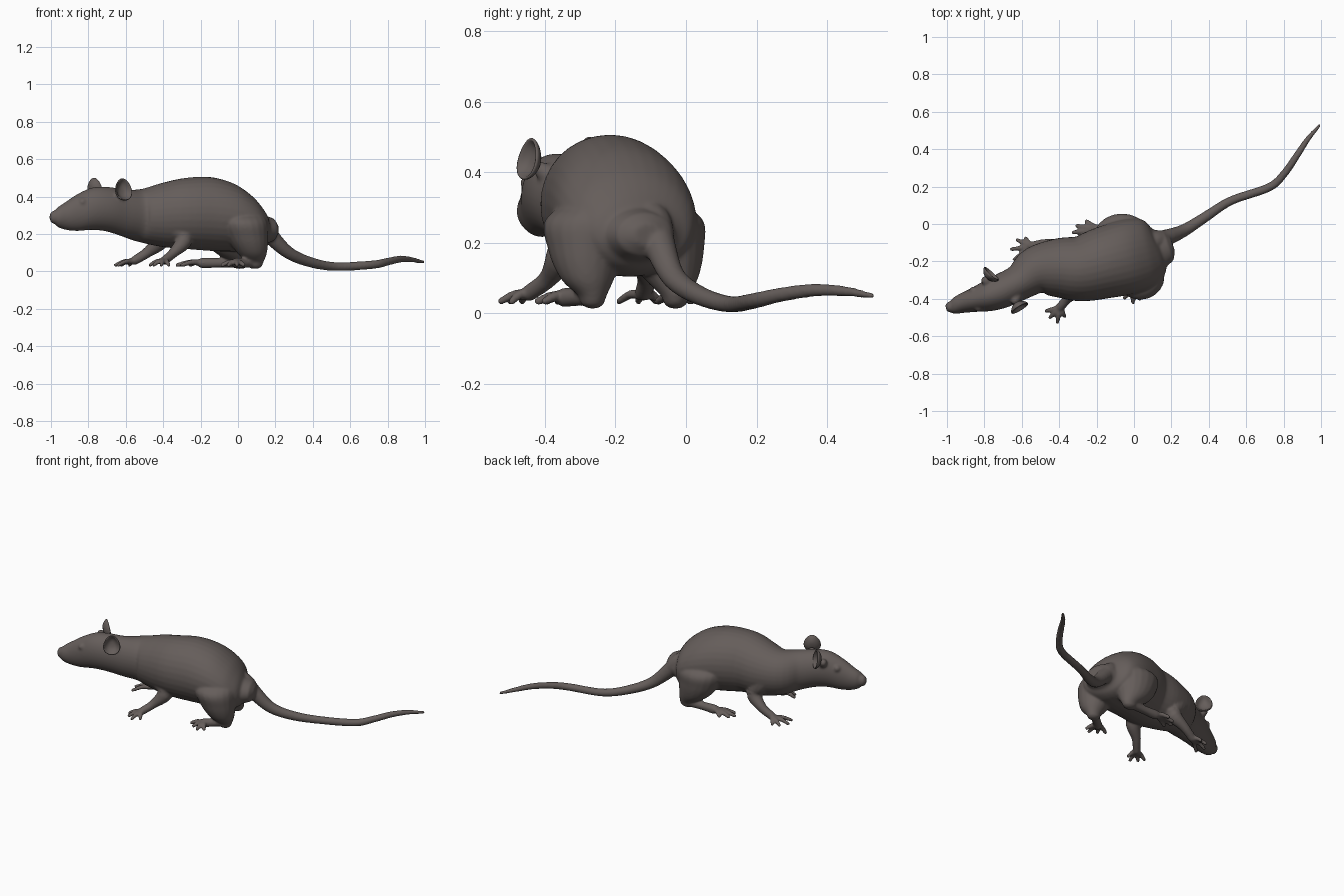
import bpy, bmesh, math
from mathutils import Vector, Matrix

if "Cube" in bpy.data.objects:
    bpy.data.objects.remove(bpy.data.objects["Cube"])

fur = bpy.data.materials.new("dark_grey_brown_fur")
fur.diffuse_color = (0.13, 0.11, 0.103, 1)
fur.use_nodes = True
fur.node_tree.nodes["Principled BSDF"].inputs["Base Color"].default_value = fur.diffuse_color
UP = Vector((0, 0, 1))


def spline(rows, n=5):
    """Catmull-Rom resampling of (x, y, z, width, height) rows."""
    rows = [Vector(r) for r in rows]
    p = [rows[0] * 2 - rows[1]] + rows + [rows[-1] * 2 - rows[-2]]
    out = []
    for i in range(1, len(p) - 2):
        a, b, c, d = p[i - 1:i + 3]
        for k in range(n):
            t = k / n
            out.append(0.5 * (2 * b + (c - a) * t + (2 * a - 5 * b + 4 * c - d) * t * t
                              + (3 * b - a - 3 * c + d) * t ** 3))
    return out + [rows[-1]]


def loft(bm, rows, mode="free", seg=20):
    """Skin elliptical rings along a path, with rounded ends.
    Rings stand upright ("flat"), lie level ("level") or follow the path ("free")."""
    pts = spline(rows)
    rings = []
    last = len(pts) - 1
    for i, p in enumerate(pts):
        c = Vector(p[:3])
        t = Vector(pts[min(i + 1, last)][:3]) - Vector(pts[max(i - 1, 0)][:3])
        if mode == "flat":
            t.z = 0
        elif mode == "level":
            t = -UP
        t.normalize()
        side = t.cross(UP)
        side = side.normalized() if side.length > 0.05 else Vector((1, 0, 0))
        up = side.cross(t)
        a, b = max(p[3], 0.004), max(p[4], 0.004)
        ring = [(0, 1)]
        if i == 0:
            ring = [(-0.9, 0.4), (-0.6, 0.8), (0, 1)]
        elif i == last:
            ring = [(0, 1), (0.6, 0.8), (0.9, 0.4)]
        for off, s in ring:
            o = c + t * off * min(a, b)
            rings.append([bm.verts.new(o + side * a * s * math.cos(q) + up * b * s * math.sin(q))
                          for q in [2 * math.pi * k / seg for k in range(seg)]])
    for r0, r1 in zip(rings, rings[1:]):
        for k in range(seg):
            j = (k + 1) % seg
            bm.faces.new((r0[k], r0[j], r1[j], r1[k]))
    bm.faces.new(rings[0][::-1])
    bm.faces.new(rings[-1])


def tube(bm, rows):
    loft(bm, [(x, y, z, r, r) for x, y, z, r in rows], seg=14)


def digits(bm, palm, tips, r):
    """Slender, slightly arched toes fanning out of a palm."""
    px, py, pz = palm
    for x, y in tips:
        tube(bm, [(px, py, pz, r * 1.2), ((px + x) / 2, (py + y) / 2, pz + 0.004, r * 1.05),
                  (x, y, 0.034, r * 0.85)])


def finish(name, bm):
    bmesh.ops.recalc_face_normals(bm, faces=bm.faces[:])
    me = bpy.data.meshes.new(name)
    bm.to_mesh(me)
    bm.free()
    me.materials.append(fur)
    for f in me.polygons:
        f.use_smooth = True
    ob = bpy.data.objects.new(name, me)
    bpy.context.collection.objects.link(ob)
    return ob


bm = bmesh.new()

# Head and torso: x, y, top z, bottom z, half width
torso = [
    (-0.978, -0.443, .328, .252, .032), (-0.96, -0.440, .345, .236, .042),
    (-0.92, -0.425, .372, .222, .052), (-0.86, -0.408, .412, .216, .064),
    (-0.78, -0.385, .448, .222, .083), (-0.70, -0.355, .452, .213, .093),
    (-0.61, -0.310, .440, .185, .098), (-0.52, -0.250, .440, .155, .132),
    (-0.40, -0.235, .475, .130, .160), (-0.28, -0.238, .500, .120, .176),
    (-0.15, -0.205, .505, .110, .193), (-0.03, -0.175, .472, .105, .200),
    (0.06, -0.153, .412, .105, .188), (0.11, -0.140, .355, .120, .155),
    (0.14, -0.130, .300, .145, .105)]
loft(bm, [(x, y, (t + b) / 2, w, (t - b) / 2) for x, y, t, b, w in torso], "flat", 32)

# Eye bumps
for pos in [(-.83, -.447, .37), (-.858, -.357, .37)]:
    bmesh.ops.create_uvsphere(bm, u_segments=16, v_segments=10, radius=0.023,
                              matrix=Matrix.Translation(pos))

# Tail
tube(bm, [(0.05, -0.12, .30, .04), (0.11, -0.095, .255, .055), (0.175, -0.073, .188, .045),
          (0.27, -0.033, .10, .034), (0.385, 0.04, .05, .028), (0.52, 0.125, .026, .024),
          (0.72, 0.195, .036, .023), (0.80, 0.265, .052, .021), (0.87, 0.365, .066, .019),
          (0.93, 0.455, .062, .015), (0.992, 0.527, .05, .009)])

# Hind legs: thigh to heel, long foot, toes
loft(bm, [(0.0, -0.22, .34, .10, .06), (0.025, -0.275, .27, .130, .122), (0.05, -0.285, .18, .112, .106),
          (0.075, -0.28, .10, .080, .077), (0.09, -0.265, .05, .047, .04)], "level")
tube(bm, [(0.09, -0.26, .047, .028), (0.03, -0.31, .046, .026), (-0.01, -0.345, .045, .028)])
digits(bm, (-0.01, -0.34, .045), [(-.085, -.365), (-.05, -.395), (-.005, -.42), (.03, -.40)], .014)
loft(bm, [(-0.06, -0.12, .34, .12, .06), (-0.065, -0.075, .27, .150, .120), (-0.06, -0.06, .19, .135, .112),
          (-0.035, -0.045, .11, .100, .083), (0.01, -0.03, .05, .050, .04)], "level")
tube(bm, [(0.02, -0.025, .047, .028), (-0.10, -0.03, .046, .026), (-0.19, -0.03, .045, .029)])
digits(bm, (-0.19, -0.03, .045), [(-.255, .015), (-.305, -.01), (-.325, -.045), (-.30, -.08)], .014)

# Front legs: shoulder, elbow, wrist, hand, fingers
tube(bm, [(-0.36, -0.30, .27, .085), (-0.29, -0.345, .175, .052), (-0.345, -0.39, .10, .028),
          (-0.395, -0.445, .057, .024)])
digits(bm, (-0.395, -0.445, .05), [(-.47, -.465), (-.45, -.50), (-.41, -.525), (-.37, -.495)], .013)
tube(bm, [(-0.46, -0.175, .27, .085), (-0.41, -0.13, .175, .052), (-0.48, -0.11, .105, .030),
          (-0.55, -0.12, .06, .025)])
digits(bm, (-0.55, -0.12, .05), [(-.64, -.19), (-.655, -.135), (-.625, -.085), (-.58, -.075)], .013)

# Ear centre, facing direction and root on the head
ears = {"right_ear": (Vector((-.615, -.443, .437)), Vector((.5, -.82, .2)), Vector((-.62, -.36, .37))),
        "left_ear": (Vector((-.768, -.272, .440)), Vector((.65, .72, .15)), Vector((-.765, -.34, .38)))}
for c, n, root in ears.values():
    tip = c - n.normalized() * 0.040 - UP * 0.022
    tube(bm, [(*root, .036), (*((root + tip) / 2), .032), (*tip, .024)])

# Fuse everything into one smooth skin
body = finish("rat_body", bm)
remesh = body.modifiers.new("fuse", 'REMESH')
remesh.mode = 'VOXEL'
remesh.voxel_size = 0.0065
remesh.use_smooth_shade = True
smooth = body.modifiers.new("soften", 'SMOOTH')
smooth.factor = 0.5
smooth.iterations = 9

# Ears: shallow cups facing outward, narrowing toward the top
for name, (c, n, _) in ears.items():
    bm = bmesh.new()
    rot = n.to_track_quat('Z', 'Y')
    rings = []
    for r, depth in [(.25, -.022), (.6, -.016), (.88, -.002), (1, .010)]:
        rings.append([bm.verts.new(c + rot @ Vector((.05 * r * math.cos(q) * (1 - .2 * math.sin(q)),
                                                     .06 * r * math.sin(q), depth)))
                      for q in [2 * math.pi * k / 20 for k in range(20)]])
    bm.faces.new(rings[0])
    for r0, r1 in zip(rings, rings[1:]):
        for k in range(20):
            j = (k + 1) % 20
            bm.faces.new((r0[k], r0[j], r1[j], r1[k]))
    ear = finish(name, bm)
    shell = ear.modifiers.new("thickness", 'SOLIDIFY')
    shell.thickness = 0.010
    shell.offset = 0
    ear.modifiers.new("round", 'SUBSURF').levels = 1
